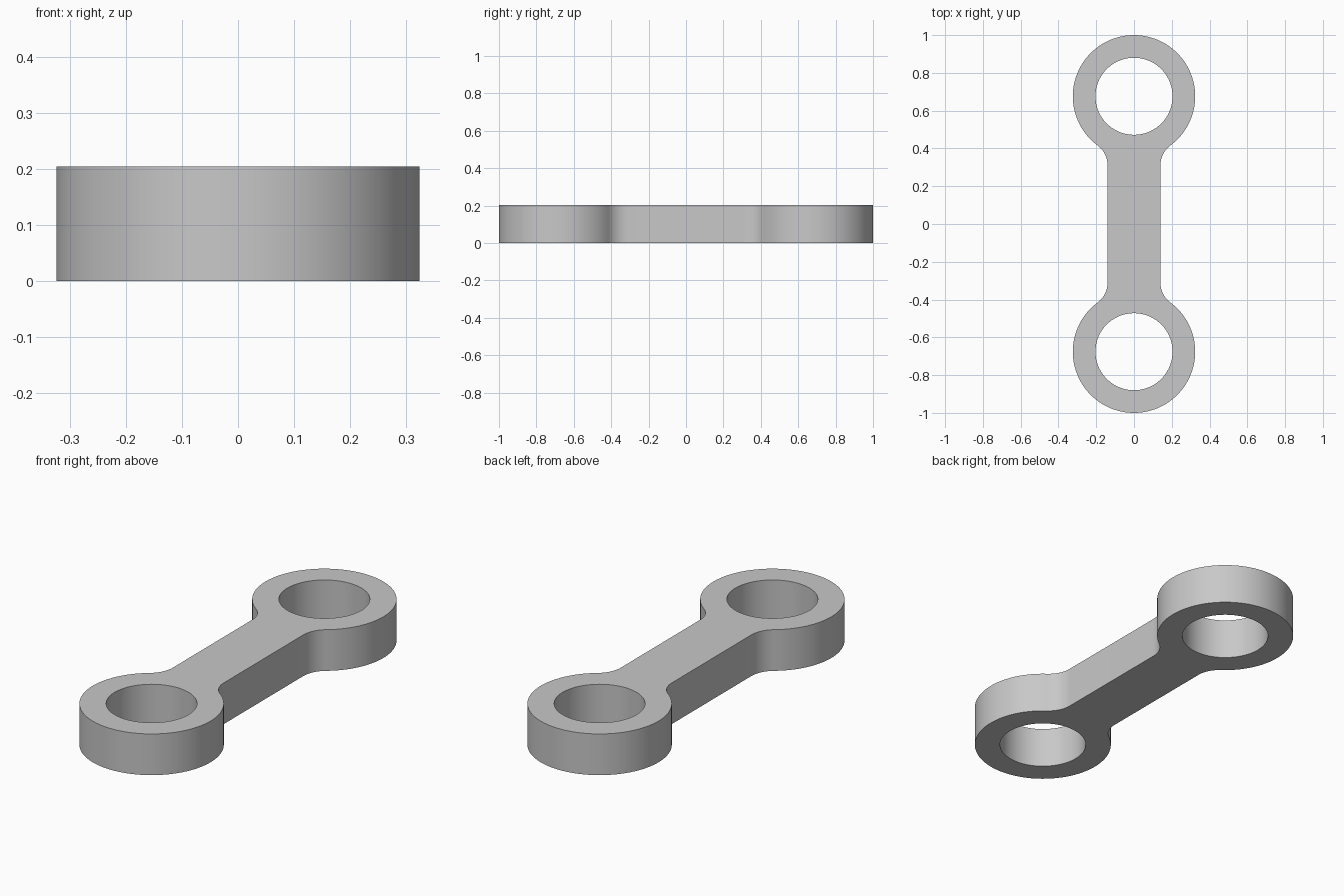
import bpy
import bmesh
from math import atan2, cos, pi, sin, sqrt

cube = bpy.data.objects.get("Cube")
if cube:
    bpy.data.objects.remove(cube, do_unlink=True)

THICKNESS = 0.204
RING_Y, RING_R, HOLE_R = 0.676, 0.324, 0.204
BAR_HALF, FILLET_R = 0.14, 0.13


def arc(cx, cy, r, start, end, steps):
    """Points along an arc, both ends included."""
    angles = [start + (end - start) * i / steps for i in range(steps + 1)]
    return [(cx + r * cos(a), cy + r * sin(a)) for a in angles]


# Fillet centre, tangent to the bar side and the ring
fillet_x = BAR_HALF + FILLET_R
drop = sqrt((RING_R + FILLET_R) ** 2 - fillet_x ** 2)
tangent = atan2(drop, fillet_x)

# Half outline: right fillet, ring, left fillet; the other half is it turned round
half = arc(fillet_x, RING_Y - drop, FILLET_R, pi, pi - tangent, 12)
half += arc(0, RING_Y, RING_R, -tangent, pi + tangent, 72)[1:]
half += arc(-fillet_x, RING_Y - drop, FILLET_R, tangent, 0, 12)[1:]
outline = half + [(-x, -y) for x, y in half]
holes = [arc(0, y, HOLE_R, 0, 2 * pi, 72)[:-1] for y in (RING_Y, -RING_Y)]

# Fill the profile with its two holes, then extrude it to full thickness
bm = bmesh.new()
edges = []
for loop in [outline] + holes:
    verts = [bm.verts.new((x, y, 0)) for x, y in loop]
    edges += [bm.edges.new((v, verts[i - 1])) for i, v in enumerate(verts)]
bmesh.ops.triangle_fill(bm, use_beauty=True, use_dissolve=False,
                        edges=edges, normal=(0, 0, 1))
result = bmesh.ops.extrude_face_region(bm, geom=bm.faces[:], use_keep_orig=True)
top = [g for g in result["geom"] if isinstance(g, bmesh.types.BMVert)]
bmesh.ops.translate(bm, verts=top, vec=(0, 0, THICKNESS))
bmesh.ops.recalc_face_normals(bm, faces=bm.faces[:])

mesh = bpy.data.meshes.new("connecting_link")
bm.to_mesh(mesh)
bm.free()
link = bpy.data.objects.new("connecting_link", mesh)
bpy.context.collection.objects.link(link)

# Single plain grey
grey = bpy.data.materials.new("light_grey")
grey.use_nodes = True
colour = (0.58, 0.58, 0.58, 1)
grey.diffuse_color = colour
grey.node_tree.nodes["Principled BSDF"].inputs["Base Color"].default_value = colour
mesh.materials.append(grey)

# Smooth walls with sharp rims
bpy.ops.object.select_all(action="DESELECT")
link.select_set(True)
bpy.context.view_layer.objects.active = link
bpy.ops.object.shade_smooth_by_angle(angle=pi / 6)
